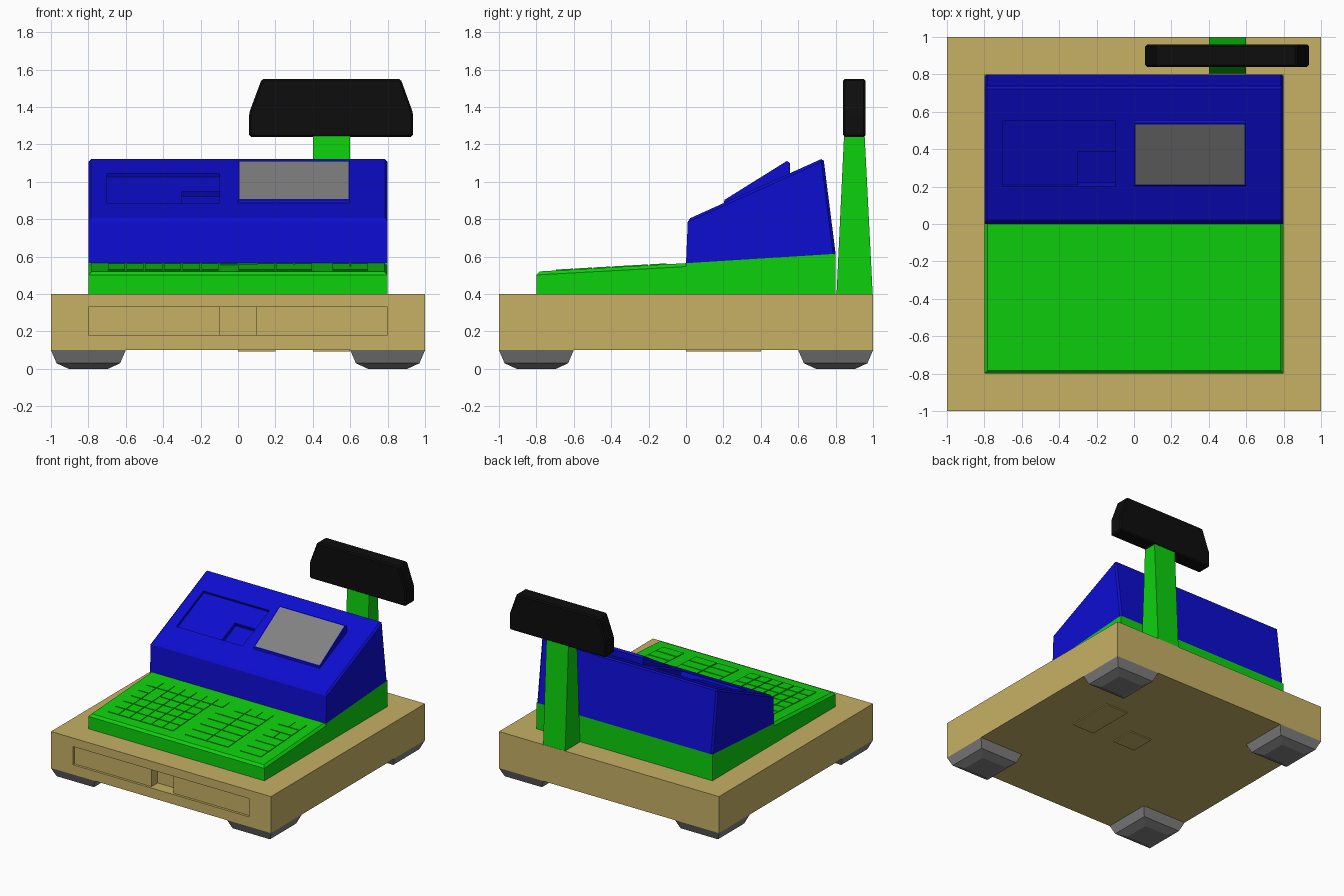
import bpy, bmesh, math
from mathutils import Matrix, Vector

old = bpy.data.objects.get("Cube")
if old:
    bpy.data.objects.remove(old, do_unlink=True)


def material(name, rgb):
    m = bpy.data.materials.new(name)
    m.use_nodes = True
    m.diffuse_color = (*rgb, 1)
    m.node_tree.nodes["Principled BSDF"].inputs["Base Color"].default_value = (*rgb, 1)
    return m


TAN = material("tan", (0.57, 0.44, 0.13))
GREEN = material("green", (0.004, 0.64, 0.004))
BLUE = material("blue", (0.004, 0.004, 0.64))
GREY = material("grey", (0.22, 0.22, 0.22))
BLACK = material("black", (0.004, 0.004, 0.004))


def finish(name, bm, *mats):
    bmesh.ops.recalc_face_normals(bm, faces=bm.faces)
    me = bpy.data.meshes.new(name)
    bm.to_mesh(me)
    bm.free()
    for m in mats:
        me.materials.append(m)
    ob = bpy.data.objects.new(name, me)
    bpy.context.collection.objects.link(ob)
    return ob


def add_box(bm, lo, hi, matrix=None):
    """Box between two corners, optionally placed by a matrix."""
    lo, hi = Vector(lo), Vector(hi)
    m = Matrix.Translation((lo + hi) / 2) @ Matrix.Diagonal((*(hi - lo), 1))
    bmesh.ops.create_cube(bm, size=1, matrix=(matrix @ m) if matrix else m)


def box(name, lo, hi, mat, matrix=None):
    bm = bmesh.new()
    add_box(bm, lo, hi, matrix)
    return finish(name, bm, mat)


def extrude(profile, axis, a, b):
    """Prism of a (y, z) profile along x, or an (x, z) profile along y."""
    bm = bmesh.new()
    at = (lambda p, t: (t, p[0], p[1])) if axis == "x" else (lambda p, t: (p[0], t, p[1]))
    face = bm.faces.new([bm.verts.new(at(p, a)) for p in profile])
    new = bmesh.ops.extrude_face_region(bm, geom=[face])["geom"]
    step = Vector(at((0, 0), b - a))
    bmesh.ops.translate(bm, vec=step, verts=[v for v in new if isinstance(v, bmesh.types.BMVert)])
    bmesh.ops.recalc_face_normals(bm, faces=bm.faces)
    return bm


def bevel(bm, width, rule):
    edges = [e for e in bm.edges if rule((e.verts[0].co + e.verts[1].co) / 2)]
    bmesh.ops.bevel(bm, geom=edges, offset=width, segments=1, affect="EDGES")


def cut(target, cutter):
    mod = target.modifiers.new("cut", "BOOLEAN")
    mod.operation = "DIFFERENCE"
    mod.solver = "EXACT"
    mod.object = cutter
    cutter.hide_render = True
    with bpy.context.temp_override(object=target, active_object=target):
        bpy.ops.object.modifier_apply(modifier=mod.name)
    bpy.data.objects.remove(cutter, do_unlink=True)


def sloped(y, z, slope):
    """Frame lying on a slope, so local x/y run along the surface."""
    return Matrix.Translation((0, y, z)) @ Matrix.Rotation(math.atan(slope), 4, "X")


# Cash drawer base with a shallow front and a deeper finger slot
base = box("drawer_base", (-1, -1, 0.1), (1, 1, 0.4), TAN)
cut(base, box("drawer_cutter", (-0.8, -1.1, 0.18), (0.8, -0.98, 0.33), TAN))
cut(base, box("slot_cutter", (-0.1, -1.1, 0.18), (0.1, -0.9, 0.33), TAN))

# Underside plates
box("under_plate_small", (0, 0, 0.092), (0.2, 0.2, 0.1), TAN)
box("under_plate_long", (0.4, 0, 0.092), (0.6, 0.4, 0.1), TAN)

# Four stepped feet
for sx, side in ((-1, "right"), (1, "left")):
    for sy, end in ((-1, "front"), (1, "back")):
        bm = bmesh.new()
        rings = []
        for z, r in ((0.1, 0.2), (0.03, 0.17), (0, 0.105)):
            rings.append([bm.verts.new((sx * 0.8 + r * i, sy * 0.8 + r * j, z))
                          for i, j in ((-1, -1), (1, -1), (1, 1), (-1, 1))])
        bm.faces.new(rings[0])
        bm.faces.new(rings[-1])
        for upper, lower in zip(rings, rings[1:]):
            for k in range(4):
                n = (k + 1) % 4
                bm.faces.new((upper[k], upper[n], lower[n], lower[k]))
        finish(f"foot_{end}_{side}", bm, GREY)

# Keyboard body with chamfered front and side rims
bm = extrude([(-0.8, 0.4), (-0.8, 0.52), (0, 0.565), (0, 0.4)], "x", -0.8, 0.8)
bevel(bm, 0.018, lambda c: c.z > 0.515 and c.y < -0.1)
finish("keyboard_body", bm, GREEN)

# Body below the housing
finish("rear_body", extrude([(0, 0.4), (0, 0.565), (0.8, 0.615), (0.8, 0.4)], "x", -0.8, 0.8), GREEN)

# Key layout in tenths: column, row, width, height
keys = [(c, r, 1, 1) for c in range(-7, -1) for r in range(-7, -1)
        if not (c == -6 and r in (-4, -3))]
keys += [(-6, -4, 1, 2), (-1, -2, 1, 1)]
keys += [(c, r, 2, 1) for c in (0, 2) for r in range(-7, -2)]
keys += [(c, -2, 1, 1) for c in (1, 2, 3)]
keys += [(5, r, 2, 1) for r in (-7, -6, -5, -3)]
keys += [(c, r, 1, 1) for c in (5, 6) for r in (-4, -2)]
frame = sloped(0, 0.565, 0.045 / 0.8)
bm = bmesh.new()
for c, r, w, h in keys:
    add_box(bm, (c / 10 + 0.004, r / 10 + 0.004, -0.01),
            ((c + w) / 10 - 0.004, (r + h) / 10 - 0.004, 0.005), frame)
finish("keys", bm, GREEN)

# Sloped housing with chamfered upper edges
bm = extrude([(0, 0.565), (0.01, 0.8), (0.735, 1.127), (0.8, 0.615)], "x", -0.8, 0.8)
bevel(bm, 0.014, lambda c: c.z > 0.79)
housing = finish("housing", bm, BLUE)

# Printer lid recess and its deeper paper notch
slope = 0.327 / 0.725
frame = sloped(0.01, 0.8, slope)
k = math.hypot(1, slope)
y0, y1, y2 = (k * (y - 0.01) for y in (0.2, 0.38, 0.55))
cut(housing, box("lid_cutter", (-0.7, y0, -0.02), (-0.1, y2, 0.1), BLUE, frame))
cut(housing, box("notch_cutter", (-0.3, y0, -0.05), (-0.1, y1, 0.1), BLUE, frame))

# Operator screen: wedge with an inset grey display face
bm = extrude([(0.2, 0.86), (0.205, 0.903), (0.54, 1.112), (0.557, 1.1), (0.557, 1.02)], "x", 0, 0.6)
bm.normal_update()
face = max((f for f in bm.faces if f.normal.z > 0.3), key=lambda f: f.calc_area())
bmesh.ops.inset_individual(bm, faces=[face], thickness=0.012)
face.material_index = 1
finish("operator_screen", bm, BLUE, GREY)

# Tapered pole
finish("display_pole", extrude([(0.805, 0.4), (0.998, 0.4), (0.955, 1.25), (0.845, 1.25)],
                               "x", 0.4, 0.6), GREEN)

# Customer display head
bm = extrude([(0.06, 1.24), (0.06, 1.37), (0.127, 1.55), (0.87, 1.55),
              (0.935, 1.37), (0.935, 1.24)], "y", 0.84, 0.96)
bevel(bm, 0.01, lambda c: True)
finish("customer_display", bm, BLACK)
